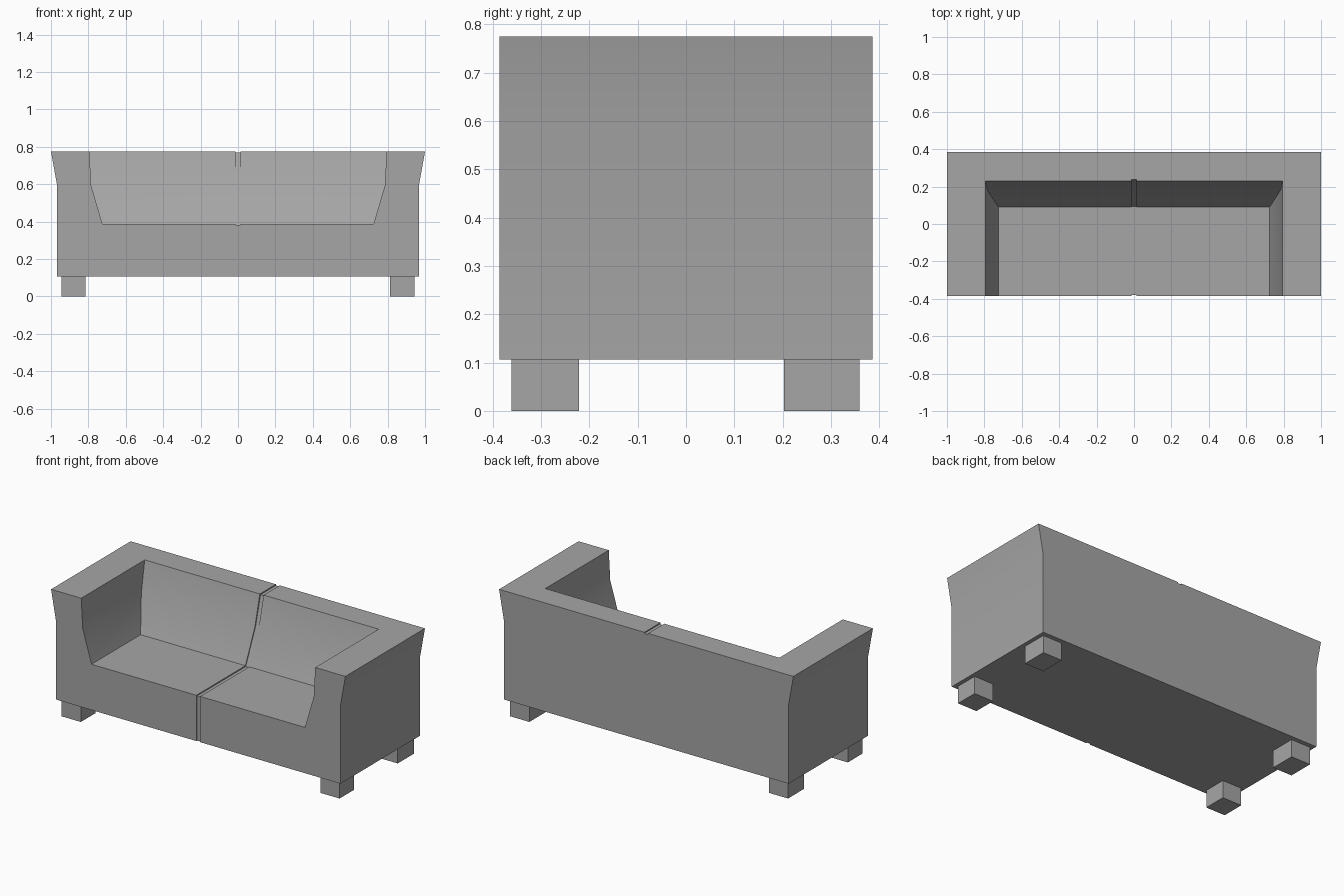
import bpy
import bmesh
import math

cube = bpy.data.objects.get("Cube")
if cube:
    bpy.data.objects.remove(cube, do_unlink=True)

# Single upholstery colour
grey = bpy.data.materials.new("warm_grey")
grey.use_nodes = True
colour = (0.38, 0.38, 0.38, 1)
grey.diffuse_color = colour
grey.node_tree.nodes["Principled BSDF"].inputs["Base Color"].default_value = colour


def loft(name, rings):
    """Closed solid through rings of equal point count."""
    bm = bmesh.new()
    loops = [[bm.verts.new(p) for p in ring] for ring in rings]
    n = len(loops[0])
    for a, b in zip(loops, loops[1:]):
        for i in range(n):
            j = (i + 1) % n
            bm.faces.new((a[i], a[j], b[j], b[i]))
    bm.faces.new(loops[0])
    bm.faces.new(loops[-1])
    bmesh.ops.recalc_face_normals(bm, faces=bm.faces)
    mesh = bpy.data.meshes.new(name)
    bm.to_mesh(mesh)
    bm.free()
    mesh.materials.append(grey)
    obj = bpy.data.objects.new(name, mesh)
    bpy.context.collection.objects.link(obj)
    return obj


def rect(x0, x1, y0, y1, z):
    return [(x0, y0, z), (x1, y0, z), (x1, y1, z), (x0, y1, z)]


def carve(target, cutter):
    """Subtract the cutter and discard it."""
    cutter.hide_render = True
    mod = target.modifiers.new("carve", 'BOOLEAN')
    mod.operation = 'DIFFERENCE'
    mod.solver = 'EXACT'
    mod.object = cutter
    bpy.context.view_layer.objects.active = target
    bpy.ops.object.modifier_apply(modifier=mod.name)
    bpy.data.objects.remove(cutter, do_unlink=True)


DEPTH, BASE, SEAT, BEND, TOP = 0.386, 0.107, 0.388, 0.592, 0.775

# Outer shell with arms flaring outward at the top
body = loft("sofa_body", [rect(-w, w, -DEPTH, DEPTH, z)
                          for w, z in ((0.967, BASE), (0.967, BEND), (1.0, TOP))])

# Seating hollow, open at the front, with sloping arms and backrest
hollow = loft("hollow_cutter", [rect(-w, w, -0.6, y, z) for w, y, z in
                                ((0.725, 0.09, SEAT), (0.785, 0.183, BEND),
                                 (0.795, 0.23, TOP), (0.802, 0.262, 0.9))])
carve(body, hollow)

# Centre seam: shallow groove down the front, over the seat, back and top
d = 0.007
seam = [(-DEPTH + d, 0.05), (-DEPTH + d, SEAT - d), (0.09 + d / 2, SEAT - d),
        (0.183 + d, BEND), (0.23 + d, TOP - d), (0.5, TOP - d),
        (0.5, 1), (-0.6, 1), (-0.6, 0.05)]
groove = loft("seam_cutter", [[(x, y, z) for y, z in seam] for x in (-0.013, 0.013)])
carve(body, groove)

# Soft shading over the gentle bends, crisp elsewhere
bpy.ops.object.select_all(action='DESELECT')
body.select_set(True)
bpy.context.view_layer.objects.active = body
bpy.ops.object.shade_smooth_by_angle(angle=math.radians(30))

# Block legs
for side, x0 in (("right", -0.945), ("left", 0.813)):
    for end, y0, y1 in (("front", -0.361, -0.221), ("back", 0.203, 0.359)):
        loft(f"{end}_{side}_leg",
             [rect(x0, x0 + 0.13, y0, y1, z) for z in (0, BASE)])
